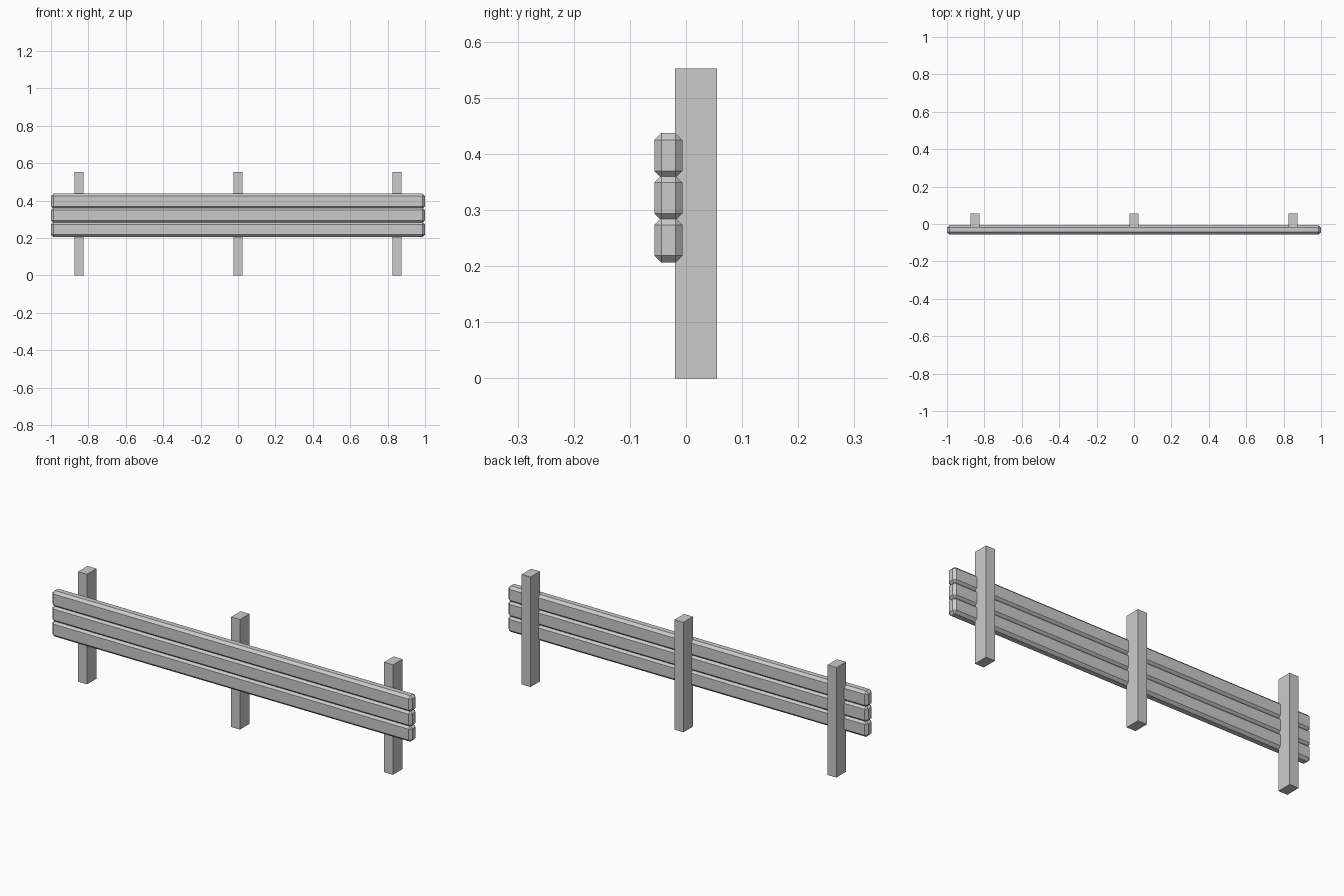
import bpy
import bmesh

if "Cube" in bpy.data.objects:
    bpy.data.objects.remove(bpy.data.objects["Cube"])


def box(name, size, centre, chamfer=0.0):
    """Axis-aligned box, optionally with flat chamfered edges."""
    bm = bmesh.new()
    bmesh.ops.create_cube(bm, size=1.0)
    bmesh.ops.scale(bm, vec=size, verts=bm.verts)
    if chamfer:
        bmesh.ops.bevel(bm, geom=bm.edges[:], offset=chamfer,
                        offset_type='OFFSET', segments=1, affect='EDGES')
    mesh = bpy.data.meshes.new(name)
    bm.to_mesh(mesh)
    bm.free()
    obj = bpy.data.objects.new(name, mesh)
    obj.location = centre
    bpy.context.collection.objects.link(obj)
    return obj


# Three square-cut upright posts
POST_H = 0.5525
for label, x in (("left", -0.85), ("middle", 0.0), ("right", 0.85)):
    box(f"{label}_post", (0.05, 0.075, POST_H), (x, 0.018, POST_H / 2))

# Three chamfered horizontal planks on the front of the posts
for label, z in (("lower", 0.246), ("middle", 0.3215), ("upper", 0.397)):
    box(f"{label}_plank", (2.0, 0.05, 0.08), (0, -0.0315, z), chamfer=0.0125)
